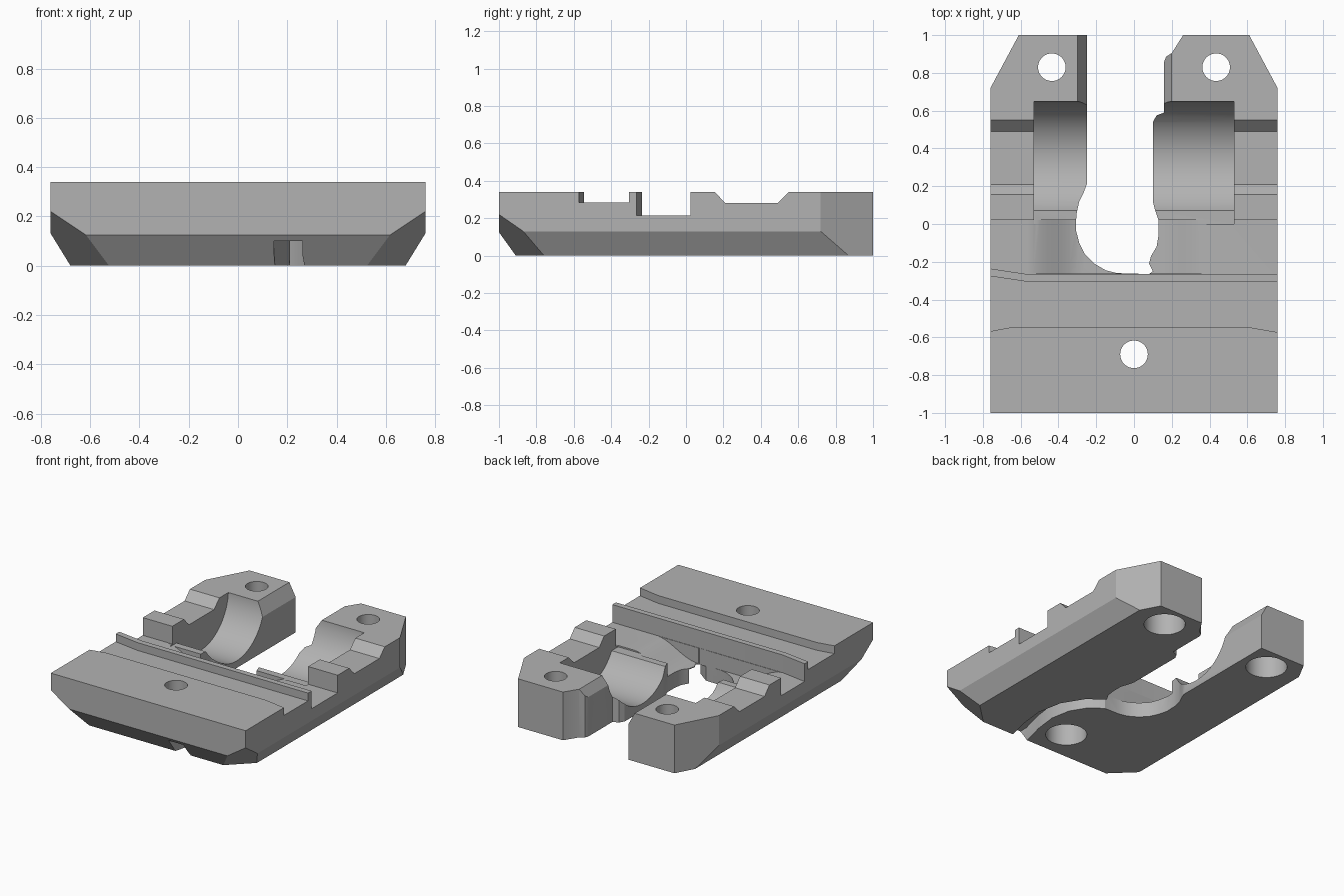
import bpy, bmesh, math
from mathutils import Vector

old = bpy.data.objects.get("Cube")
if old:
    bpy.data.objects.remove(old, do_unlink=True)

gray = bpy.data.materials.new("plain gray")
gray.use_nodes = True
color = (0.45, 0.45, 0.45, 1)
gray.diffuse_color = color
gray.node_tree.nodes["Principled BSDF"].inputs["Base Color"].default_value = color


def prism(name, points, axis, lo, hi):
    """Extrude a flat outline along an axis; outline is in the other two axes."""
    place = {"x": lambda p, t: (t, p[0], p[1]),
             "y": lambda p, t: (p[0], t, p[1]),
             "z": lambda p, t: (p[0], p[1], t)}[axis]
    bm = bmesh.new()
    face = bm.faces.new([bm.verts.new(place(p, lo)) for p in points])
    ext = bmesh.ops.extrude_face_region(bm, geom=[face])
    shift = Vector(place((0, 0), hi - lo))
    verts = [g for g in ext["geom"] if isinstance(g, bmesh.types.BMVert)]
    bmesh.ops.translate(bm, verts=verts, vec=shift)
    bmesh.ops.recalc_face_normals(bm, faces=bm.faces)
    mesh = bpy.data.meshes.new(name)
    bm.to_mesh(mesh)
    bm.free()
    mesh.materials.append(gray)
    ob = bpy.data.objects.new(name, mesh)
    bpy.context.collection.objects.link(ob)
    return ob


def circle(cx, cy, r, n=48):
    return [(cx + r * math.cos(math.tau * i / n), cy + r * math.sin(math.tau * i / n))
            for i in range(n)]


def rect(a, b, c, d):
    return [(a, c), (b, c), (b, d), (a, d)]


def cut(body, cutter):
    mod = body.modifiers.new("cut", "BOOLEAN")
    mod.operation = "DIFFERENCE"
    mod.solver = "EXACT"
    mod.object = cutter
    bpy.context.view_layer.objects.active = body
    bpy.ops.object.modifier_apply(modifier=mod.name)
    bpy.data.objects.remove(cutter, do_unlink=True)


# Main block, with the sloped recess across its top
W, H = 0.76, 0.34
side = [(-1, 0.125), (-0.91, 0), (1, 0), (1, H), (0.55, H), (0.49, 0.28),
        (0.21, 0.28), (0.155, H), (-1, H)]
body = prism("mounting_block", side, "x", -W, W)

# Bevelled lower sides, lower front corners and rear corners
bm = bmesh.new()
bm.from_mesh(body.data)
for s in (-1, 1):
    for a, b, c in (((0.76, 0, 0.13), (0.68, 0, 0), (0.76, 1, 0.13)),
                    ((0.76, -1, 0.22), (0.61, -1, 0.12), (0.76, -0.87, 0.13)),
                    ((0.76, 0.72, 0), (0.61, 1, 0), (0.76, 0.72, 1))):
        a, b, c = (Vector((p[0] * s, p[1], p[2])) for p in (a, b, c))
        n = (b - a).cross(c - a).normalized()
        if n.dot(a - Vector((0, 0, 0.2))) < 0:
            n = -n
        res = bmesh.ops.bisect_plane(bm, geom=bm.verts[:] + bm.edges[:] + bm.faces[:],
                                     plane_co=a, plane_no=n, clear_outer=True)
        edges = [g for g in res["geom_cut"] if isinstance(g, bmesh.types.BMEdge)]
        bmesh.ops.holes_fill(bm, edges=edges, sides=0)
bmesh.ops.recalc_face_normals(bm, faces=bm.faces)
bm.to_mesh(body.data)
bm.free()

# Shallow front groove and deeper cross channel, leaving a rib between
groove = [(-0.8, -0.575), (-0.64, -0.545), (0.6, -0.545), (0.8, -0.58),
          (0.8, -0.305), (-0.57, -0.305), (-0.8, -0.27)]
cut(body, prism("groove", groove, "z", 0.285, 0.5))
channel = [(-0.8, -0.23), (-0.57, -0.265), (0.8, -0.265), (0.8, 0.025), (-0.8, 0.025)]
cut(body, prism("channel", channel, "z", 0.215, 0.5))

# Smooth valley in the channel, sloping down to the slot
valley = [(-0.57, 0.4)]
for x0, x1 in ((-0.57, -0.27), (0.1, 0.41)):
    for i in range(9):
        t = i / 8
        k = t if x0 < 0 else 1 - t
        valley.append((x0 + (x1 - x0) * t, 0.216 - 0.11 * k * k * (3 - 2 * k)))
valley.append((0.41, 0.4))
cut(body, prism("valley", valley, "y", -0.262, 0.022))

# Round cradle across both arms, with its low front lip
cut(body, prism("cradle", circle(0.34, 0.36, 0.31, 72), "x", -0.53, 0.53))
cut(body, prism("lip", rect(-0.53, 0.53, 0, 0.1), "z", 0.205, 0.5))

# Central slot, open at the back
slot = [(-0.25, 1.1), (-0.25, 0.21), (-0.265, 0.17), (-0.29, 0.12), (-0.305, 0.05),
        (-0.308, -0.03), (-0.29, -0.1), (-0.26, -0.16), (-0.21, -0.21), (-0.15, -0.245),
        (-0.09, -0.26), (0.08, -0.265), (0.1, -0.25), (0.08, -0.21), (0.09, -0.17),
        (0.12, -0.12), (0.13, -0.06), (0.13, 0.02), (0.11, 0.08), (0.1, 0.12),
        (0.1, 0.54), (0.12, 0.575), (0.16, 0.59), (0.16, 0.86), (0.17, 0.885),
        (0.2, 0.905), (0.26, 1), (0.26, 1.1)]
cut(body, prism("slot", slot, "z", -0.1, 0.5))

# Bevelled inner top edges of the arms
cut(body, prism("left_bevel", [(0.1, 0.27), (0.155, 0.27), (0.206, 0.35), (0.1, 0.4)],
                "y", 0.58, 0.95))
cut(body, prism("right_bevel", [(-0.245, 0.24), (-0.305, 0.35), (-0.2, 0.4)],
                "y", 0.5, 1.1))

# Curved cable passage underneath, from the front edge to the slot
path = [Vector(p) for p in ((0.2, -1.1), (0.205, -0.93), (0.25, -0.75), (0.27, -0.58),
                            (0.24, -0.42), (0.16, -0.29), (0.04, -0.2))]
left, right = [], []
for i, p in enumerate(path):
    d = (path[min(i + 1, len(path) - 1)] - path[max(i - 1, 0)]).normalized()
    n = Vector((-d.y, d.x)) * 0.058
    left.append(tuple(p + n))
    right.append(tuple(p - n))
cut(body, prism("passage", left + right[::-1], "z", -0.1, 0.1))

# Counterbored screw holes
for x, y in ((-0.435, 0.83), (0.435, 0.83), (0, -0.69)):
    cut(body, prism("hole", circle(x, y, 0.073), "z", -0.1, 0.5))
    cut(body, prism("counterbore", circle(x, y, 0.135), "z", -0.1, 0.16))

bpy.ops.object.select_all(action="DESELECT")
body.select_set(True)
bpy.context.view_layer.objects.active = body
bpy.ops.object.shade_smooth_by_angle(angle=math.radians(25))
